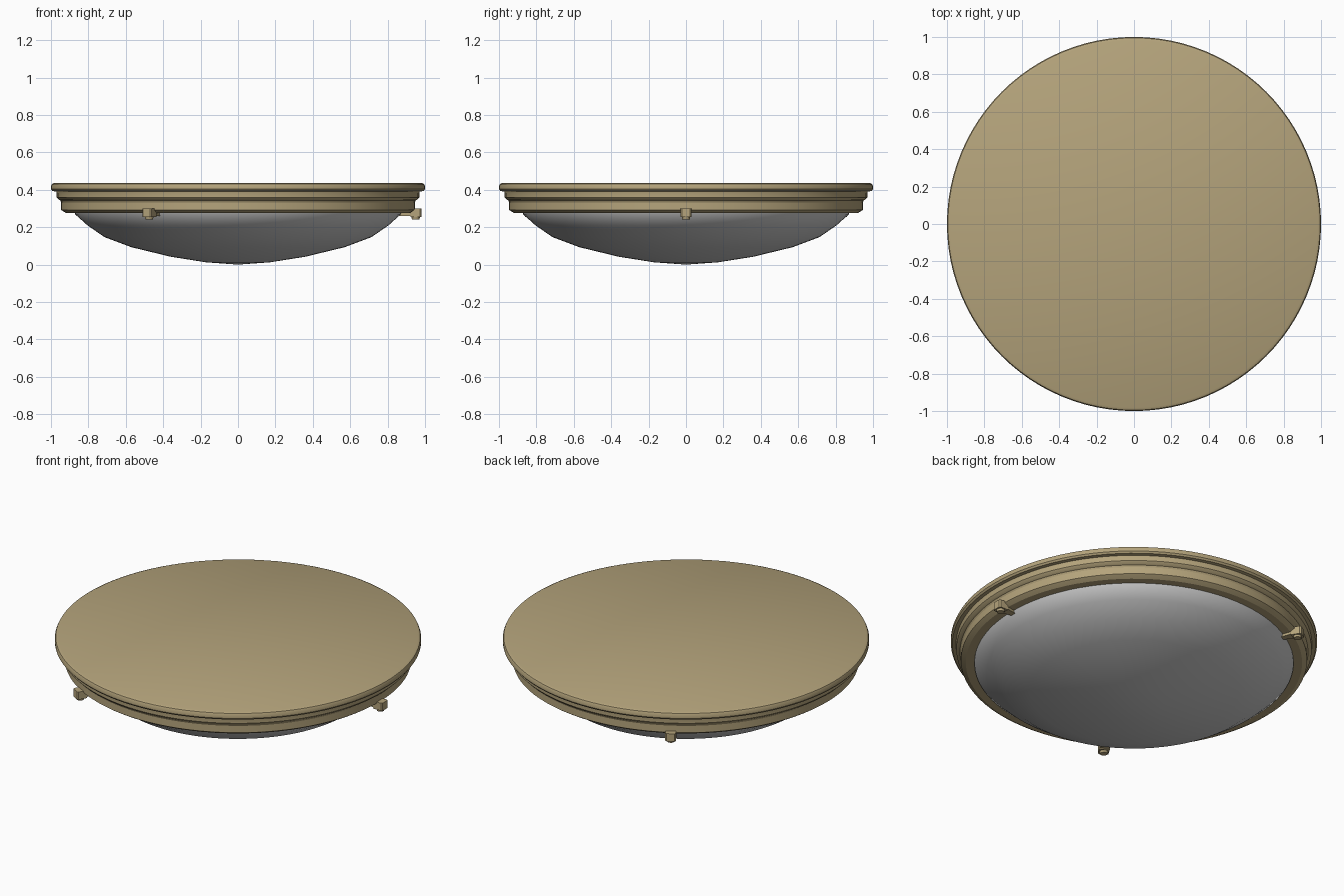
import bpy, bmesh, math
from mathutils import Matrix

if "Cube" in bpy.data.objects:
    bpy.data.objects.remove(bpy.data.objects["Cube"])

brass = bpy.data.materials.new("brass")
brass.diffuse_color = (0.46, 0.37, 0.20, 1)
brass.use_nodes = True
brass.node_tree.nodes["Principled BSDF"].inputs["Base Color"].default_value = brass.diffuse_color


def finish(name, bm, mat=None, angle=None):
    bmesh.ops.recalc_face_normals(bm, faces=bm.faces)
    me = bpy.data.meshes.new(name)
    bm.to_mesh(me)
    bm.free()
    ob = bpy.data.objects.new(name, me)
    bpy.context.collection.objects.link(ob)
    if mat:
        me.materials.append(mat)
    if angle:
        bpy.ops.object.select_all(action='DESELECT')
        ob.select_set(True)
        bpy.context.view_layer.objects.active = ob
        bpy.ops.object.shade_smooth_by_angle(angle=math.radians(angle))
    return ob


def lathe(name, profile, mat=None, angle=25, n=96):
    bm = bmesh.new()
    vs = [bm.verts.new((r, 0, z)) for r, z in profile]
    es = [bm.edges.new(p) for p in zip(vs, vs[1:])]
    bmesh.ops.spin(bm, geom=vs + es, axis=(0, 0, 1), cent=(0, 0, 0),
                   angle=2 * math.pi, steps=n, use_merge=True)
    bmesh.ops.remove_doubles(bm, verts=bm.verts, dist=1e-4)
    return finish(name, bm, mat, angle)


# Stepped ceiling pan
lathe("ceiling_pan", [
    (0, .437), (.982, .437), (.995, .431), (1, .42), (1, .403), (.992, .393),
    (.972, .391), (.97, .382), (.97, .36), (.957, .346), (.95, .343),
    (.945, .333), (.945, .292), (.935, .285), (.918, .275), (.87, .275),
    (.865, .29)], brass)

# Shallow glass bowl
lathe("glass_bowl", [
    (.875, .295), (.87, .268), (.805, .21), (.714, .147), (.57, .093),
    (.36, .042), (.17, .012), (0, 0)], None, 40)


def prism(bm, outline, z0, z1):
    f = bm.faces.new([bm.verts.new((x, y, z0)) for x, y in outline])
    top = bmesh.ops.extrude_face_region(bm, geom=[f])["geom"]
    for v in top:
        if isinstance(v, bmesh.types.BMVert):
            v.co.z = z1


# Three retaining clips: block, tapered finger, screw head
for i in range(3):
    bm = bmesh.new()
    prism(bm, [(.922, -.029), (.973, -.029), (.98, -.022), (.98, .022),
               (.973, .029), (.922, .029)], .254, .3)
    prism(bm, [(.84, -.012), (.925, -.027), (.925, .027), (.84, .012)], .26, .277)
    bmesh.ops.create_cone(bm, cap_ends=True, segments=16, radius1=.02,
                          radius2=.024, depth=.018,
                          matrix=Matrix.Translation((.95, 0, .25)))
    bm.transform(Matrix.Rotation(i * 2 * math.pi / 3, 4, 'Z'))
    finish(f"clip_{i + 1}", bm, brass, 30)
